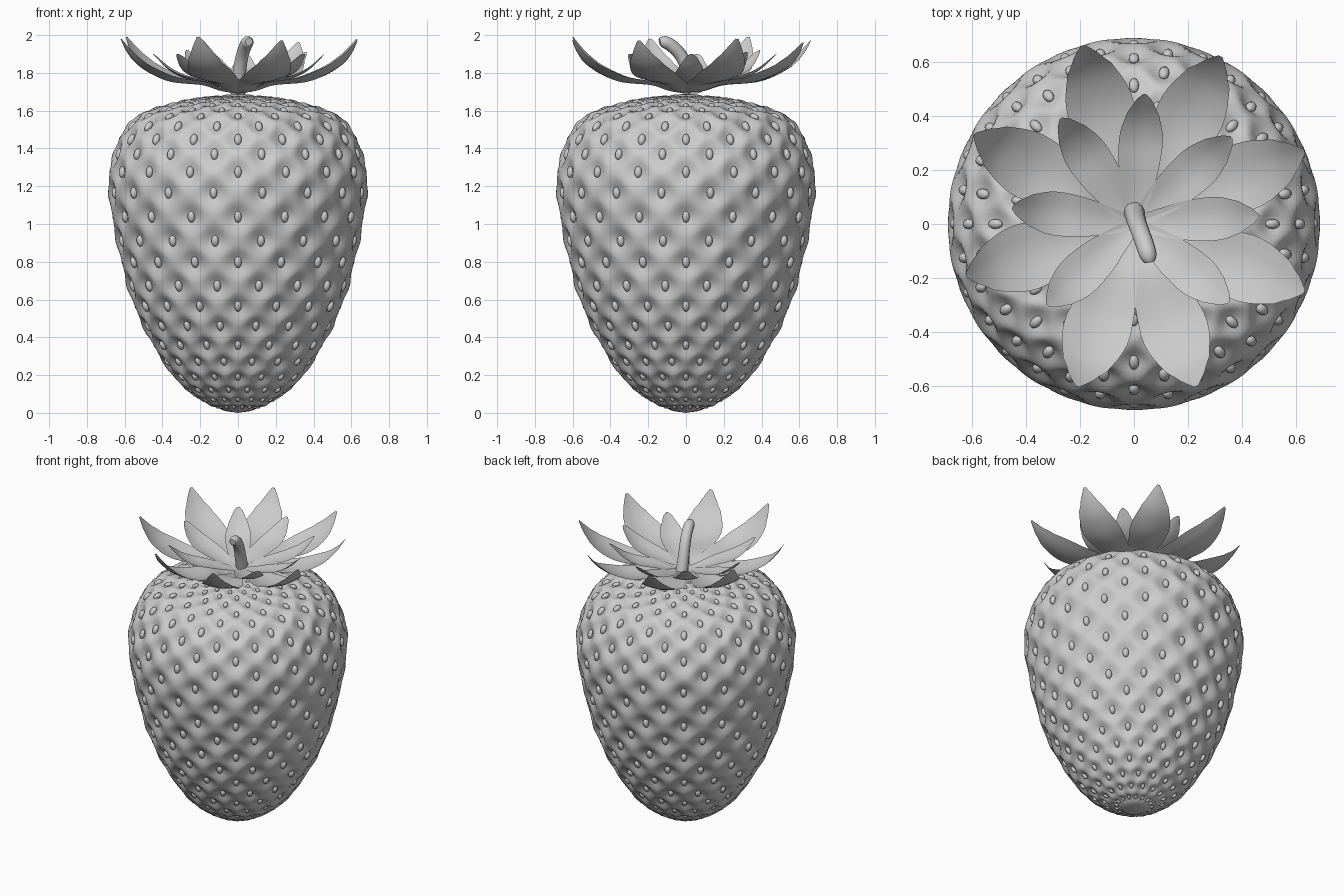
import bpy, bmesh, math
from mathutils import Vector, Matrix

cube = bpy.data.objects.get("Cube")
if cube:
    bpy.data.objects.remove(cube)

grey = bpy.data.materials.new("plain grey")
grey.use_nodes = True
tone = (0.6, 0.6, 0.6, 1)
grey.diffuse_color = tone
grey.node_tree.nodes["Principled BSDF"].inputs["Base Color"].default_value = tone


def finish(name, bm):
    mesh = bpy.data.meshes.new(name)
    bm.to_mesh(mesh)
    bm.free()
    for face in mesh.polygons:
        face.use_smooth = True
    mesh.materials.append(grey)
    obj = bpy.data.objects.new(name, mesh)
    bpy.context.collection.objects.link(obj)
    return obj


def smooth_path(points, steps):
    """Catmull-Rom curve through 2D points."""
    p = [Vector(q) for q in points]
    p = [2 * p[0] - p[1]] + p + [2 * p[-1] - p[-2]]
    out = []
    for a, b, c, d in zip(p, p[1:], p[2:], p[3:]):
        for i in range(steps):
            t = i / steps
            out.append(0.5 * (2 * b + (c - a) * t + (2 * a - 5 * b + 4 * c - d) * t * t
                              + (3 * b - a - 3 * c + d) * t ** 3))
    return out + [p[-2]]


def resample(path, count):
    """Evenly spaced points along a path, plus its length."""
    s = [0.0]
    for a, b in zip(path, path[1:]):
        s.append(s[-1] + (b - a).length)
    out, k = [], 0
    for i in range(count + 1):
        want = s[-1] * i / count
        while k < len(path) - 2 and s[k + 1] < want:
            k += 1
        out.append(path[k].lerp(path[k + 1], (want - s[k]) / (s[k + 1] - s[k])))
    return out, s[-1]


# Berry profile as (radius, height)
RINGS, AROUND, SEEDS = 170, 192, 16
outline = [(0, 0), (.12, .022), (.24, .09), (.355, .2), (.48, .4), (.57, .6), (.625, .8),
           (.667, 1), (.69, 1.17), (.686, 1.3), (.64, 1.45), (.575, 1.55), (.49, 1.605),
           (.34, 1.65), (.18, 1.68), (0, 1.688)]
profile, length = resample(smooth_path(outline, 20), RINGS)
step = length / RINGS


def frame(i):
    """Radius, height, and unit tangent of the profile at ring i."""
    i = max(1, min(RINGS - 1, i))
    return profile[i], (profile[i + 1] - profile[i - 1]).normalized()


# Staggered seed rows, marched up and down from the middle
middle = min(range(RINGS), key=lambda i: abs(profile[i].y - 1.03)) * step
rows = []
for way in (1, -1):
    s, n = middle, 0
    while 0 < s < length:
        r, z = profile[round(s / step)]
        if r < 0.09:
            break
        if n or way == 1:
            rows.append((s, n % 2, min(1, 0.35 + r * 1.1)))
        top = max(0, min(1, (z - 1) / 0.35))
        s += way * (0.062 + 0.1 * r) * (1 - 0.27 * top)
        n += 1


def seed_angle(k, shift):
    return -math.pi / 2 + (k + shift / 2) * math.tau / SEEDS


# Berry body with a dimple under each seed
bm = bmesh.new()
rings = []
pitch = math.tau / SEEDS
for i in range(1, RINGS):
    (r, z), tan = frame(i)
    near = [q for q in rows if abs(q[0] - i * step) < 0.2]
    ring = []
    for j in range(AROUND):
        a = math.tau * j / AROUND
        dent = 0
        for s, shift, size in near:
            da = (a - seed_angle(0, shift) + pitch / 2) % pitch - pitch / 2
            d2 = (s - i * step) ** 2 + (r * da) ** 2
            dent = max(dent, 0.036 * size * math.exp(-d2 / (2 * (0.044 * size) ** 2)))
        rr, zz = r - tan.y * dent, z + tan.x * dent
        ring.append(bm.verts.new((rr * math.cos(a), rr * math.sin(a), zz)))
    rings.append(ring)
for lo, hi in zip(rings, rings[1:]):
    for j in range(AROUND):
        k = (j + 1) % AROUND
        bm.faces.new((lo[j], lo[k], hi[k], hi[j]))
for ring, z, turn in ((rings[0], 0, -1), (rings[-1], 1.688, 1)):
    tip = bm.verts.new((0, 0, z))
    for j in range(AROUND):
        bm.faces.new((ring[j], ring[(j + 1) % AROUND], tip)[::turn])
finish("berry_body", bm)

# Seeds sitting in the dimples
bm = bmesh.new()
for s, shift, size in rows:
    (r, z), tan = frame(round(s / step))
    for k in range(SEEDS):
        a = seed_angle(k, shift)
        out = Vector((math.cos(a), math.sin(a), 0))
        along = out * tan.x + Vector((0, 0, tan.y))
        normal = out * tan.y - Vector((0, 0, tan.x))
        side = along.cross(normal)
        place = Matrix((side, normal, along)).transposed().to_4x4()
        place.translation = out * r + Vector((0, 0, z)) - normal * 0.027 * size
        scale = Matrix.Diagonal((0.02 * size, 0.019 * size, 0.031 * size, 1))
        bmesh.ops.create_uvsphere(bm, u_segments=10, v_segments=6, radius=1, matrix=place @ scale)
finish("seeds", bm)


# Leaves: a curved spine with a width along it and a slight keel
def leaf(name, tip_x, tip_y, spine, widths, tip_z):
    reach = math.hypot(tip_x, tip_y)
    out = Vector((tip_x, tip_y, 0)) / reach
    side = Vector((-out.y, out.x, 0))
    path, _ = resample(smooth_path(spine, 8), 20)
    width, _ = resample(smooth_path(widths, 8), 60)
    bm = bmesh.new()
    prev = None
    for r, z in path:
        t = r / path[-1].x
        w = min(width, key=lambda q: abs(q.x - t)).y
        z += (tip_z - path[-1].y) * t ** 4
        row = []
        for u in (-1, -.5, 0, .5, 1):
            lift = 0.2 * w * (abs(u) ** 1.5)
            row.append(bm.verts.new(out * (t * reach) + side * (u * w) + Vector((0, 0, z + lift))))
        if prev:
            for k in range(4):
                bm.faces.new((prev[k], row[k], row[k + 1], prev[k + 1]))
        prev = row
    finish(name, bm)


outer_spine = [(0, 1.69), (.1, 1.705), (.2, 1.735), (.39, 1.755), (.53, 1.82), (.61, 1.9), (.66, 1.98)]
outer_width = [(0, .02), (.2, .06), (.45, .105), (.66, .125), (.82, .1), (.93, .055), (1, .008)]
inner_spine = [(0, 1.705), (.1, 1.725), (.2, 1.75), (.3, 1.775), (.38, 1.82), (.46, 1.9)]
inner_width = [(0, .025), (.2, .05), (.45, .075), (.68, .08), (.85, .058), (.95, .028), (1, .006)]
outer_tips = [(-.19, .66, 1.97), (.32, .62, 1.96), (.63, .27, 1.98), (.63, -.25, 1.97),
              (.23, -.6, 1.97), (-.21, -.6, 1.99), (-.62, -.19, 1.98), (-.59, .33, 1.99)]
inner_tips = [(.04, .48, 1.9), (.36, .32, 1.91), (.46, .03, 1.9), (.35, -.29, 1.9),
              (-.32, -.3, 1.9), (-.45, .06, 1.9), (-.27, .39, 1.92)]
for n, (x, y, z) in enumerate(outer_tips):
    leaf(f"outer_leaf_{n + 1}", x, y, outer_spine, outer_width, z)
for n, (x, y, z) in enumerate(inner_tips):
    leaf(f"inner_leaf_{n + 1}", x, y, inner_spine, inner_width, z)

# Stem: a bent round tube, thinning slightly to a rounded end
curve = bpy.data.curves.new("stem", "CURVE")
curve.dimensions = "3D"
curve.bevel_depth = 0.036
curve.bevel_resolution = 4
curve.use_fill_caps = True
spline = curve.splines.new("NURBS")
points = [(0, .05, 1.69), (.005, .02, 1.79), (.02, -.02, 1.89), (.042, -.08, 1.95),
          (.055, -.125, 1.968), (.058, -.14, 1.966)]
spline.points.add(len(points) - 1)
for p, co, rad in zip(spline.points, points, (1.1, 1, .95, .95, .9, .55)):
    p.co = (*co, 1)
    p.radius = rad
spline.use_endpoint_u = True
spline.order_u = 3
curve.materials.append(grey)
stem = bpy.data.objects.new("stem", curve)
bpy.context.collection.objects.link(stem)
